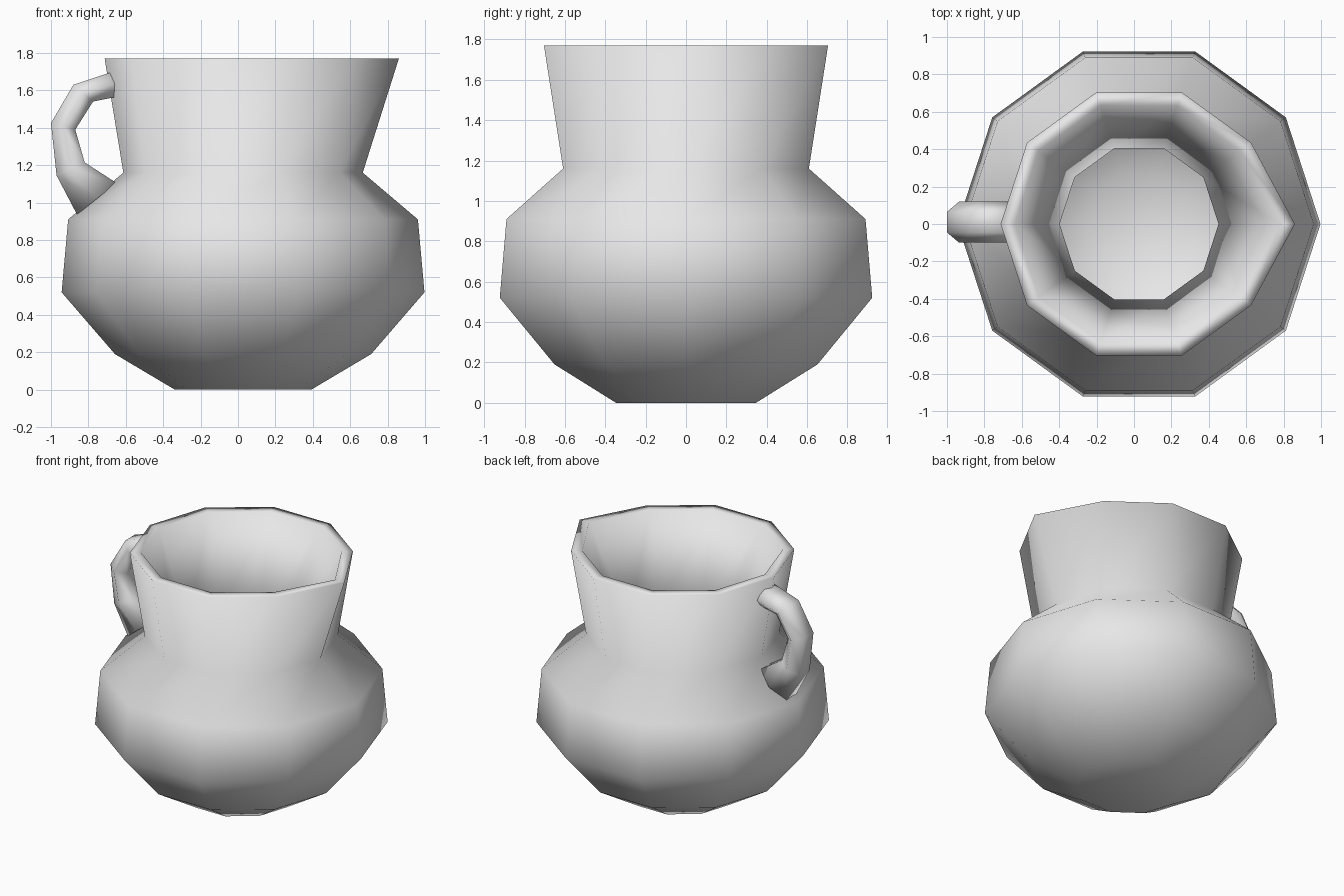
import bpy, bmesh
from math import sin, cos, pi
from mathutils import Vector

cube = bpy.data.objects.get("Cube")
if cube:
    bpy.data.objects.remove(cube)

clay = bpy.data.materials.new("light_grey_clay")
clay.use_nodes = True
GREY = (0.8, 0.8, 0.8, 1)
clay.diffuse_color = GREY
clay.node_tree.nodes["Principled BSDF"].inputs["Base Color"].default_value = GREY


def skin_rings(name, rings):
    """Bridge a list of vertex rings and cap both ends."""
    bm = bmesh.new()
    loops = [[bm.verts.new(p) for p in ring] for ring in rings]
    n = len(loops[0])
    for a, b in zip(loops, loops[1:]):
        for i in range(n):
            j = (i + 1) % n
            bm.faces.new((a[i], a[j], b[j], b[i]))
    bm.faces.new(loops[0])
    bm.faces.new(loops[-1])
    bmesh.ops.recalc_face_normals(bm, faces=bm.faces)
    for f in bm.faces:
        f.smooth = True
    mesh = bpy.data.meshes.new(name)
    bm.to_mesh(mesh)
    bm.free()
    mesh.materials.append(clay)
    obj = bpy.data.objects.new(name, mesh)
    bpy.context.collection.objects.link(obj)
    return obj


# Jug body: ten-sided profile, up the outside and down the inside
SIDES, CENTRE_X, RIM_Z, SPOUT = 10, 0.027, 1.77, 0.093
profile = [(0.365, 0), (0.685, 0.19), (0.97, 0.52), (0.935, 0.91), (0.64, 1.16),
           (0.74, RIM_Z), (0.665, RIM_Z),
           (0.425, 1.14), (0.74, 0.86), (0.78, 0.54), (0.53, 0.27), (0.28, 0.13)]


def body_ring(radius, z):
    ring = []
    for i in range(SIDES):
        a = 2 * pi * i / SIDES
        # The rim corner on the left side is pulled out into a spout
        r = radius + (SPOUT if i == 0 and z == RIM_Z else 0)
        ring.append((CENTRE_X + r * cos(a), r * sin(a), z))
    return ring


skin_rings("jug_body", [body_ring(r, z) for r, z in profile])

# Handle: six-sided flattened tube, flaring towards the shoulder
outer = [(-0.67, 1.70), (-0.88, 1.63), (-1.0, 1.425), (-0.97, 1.145), (-0.86, 0.935)]
inner = [(-0.65, 1.565), (-0.775, 1.54), (-0.87, 1.39), (-0.82, 1.215), (-0.65, 1.105)]


def handle_ring(o, i, sides=6, half_width=0.11, y=0.01):
    o, i = Vector((o[0], y, o[1])), Vector((i[0], y, i[1]))
    mid, reach = (o + i) / 2, (o - i) / 2
    side = Vector((0, half_width, 0))
    angles = [2 * pi * k / sides for k in range(sides)]
    return [mid + side * cos(a) + reach * sin(a) / sin(pi / 3) for a in angles]


skin_rings("handle", [handle_ring(o, i) for o, i in zip(outer, inner)])
